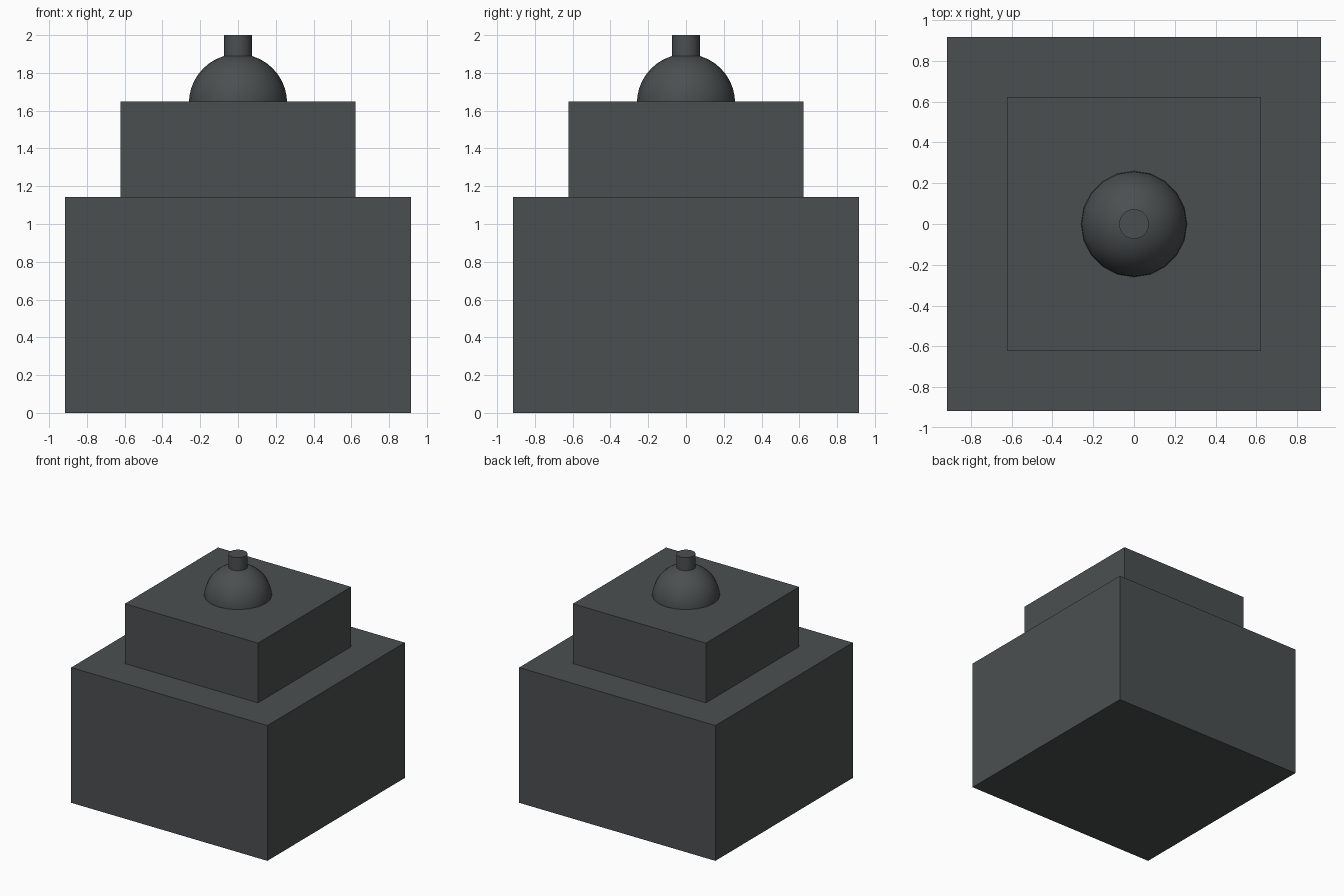
import bpy
from math import radians

if "Cube" in bpy.data.objects:
    bpy.data.objects.remove(bpy.data.objects["Cube"])

slate = bpy.data.materials.new("dark_slate")
slate.diffuse_color = (0.07, 0.078, 0.08, 1)
slate.use_nodes = True
slate.node_tree.nodes["Principled BSDF"].inputs["Base Color"].default_value = slate.diffuse_color


def finish(name, smooth=False):
    ob = bpy.context.object
    ob.name = name
    ob.data.materials.append(slate)
    bpy.ops.object.transform_apply(location=False, rotation=False, scale=True)
    if smooth:
        bpy.ops.object.shade_smooth_by_angle(angle=radians(40))
    return ob


def box(name, half, z0, z1):
    bpy.ops.mesh.primitive_cube_add(size=1, location=(0, 0, (z0 + z1) / 2))
    bpy.context.object.scale = (2 * half, 2 * half, z1 - z0)
    return finish(name)


# Stepped square blocks
BASE_TOP, STEP_TOP = 1.143, 1.648
box("base_block", 0.917, 0, BASE_TOP)
box("upper_block", 0.622, BASE_TOP, STEP_TOP)

# Domed cap, lower half sunk into the upper block
bpy.ops.mesh.primitive_uv_sphere_add(segments=20, ring_count=20, radius=0.26,
                                     location=(0, 0, 1.64))
finish("dome", smooth=True)

# Short stem on top of the dome
bpy.ops.mesh.primitive_cylinder_add(vertices=20, radius=0.073, depth=0.2,
                                    location=(0, 0, 1.9))
finish("stem", smooth=True)
